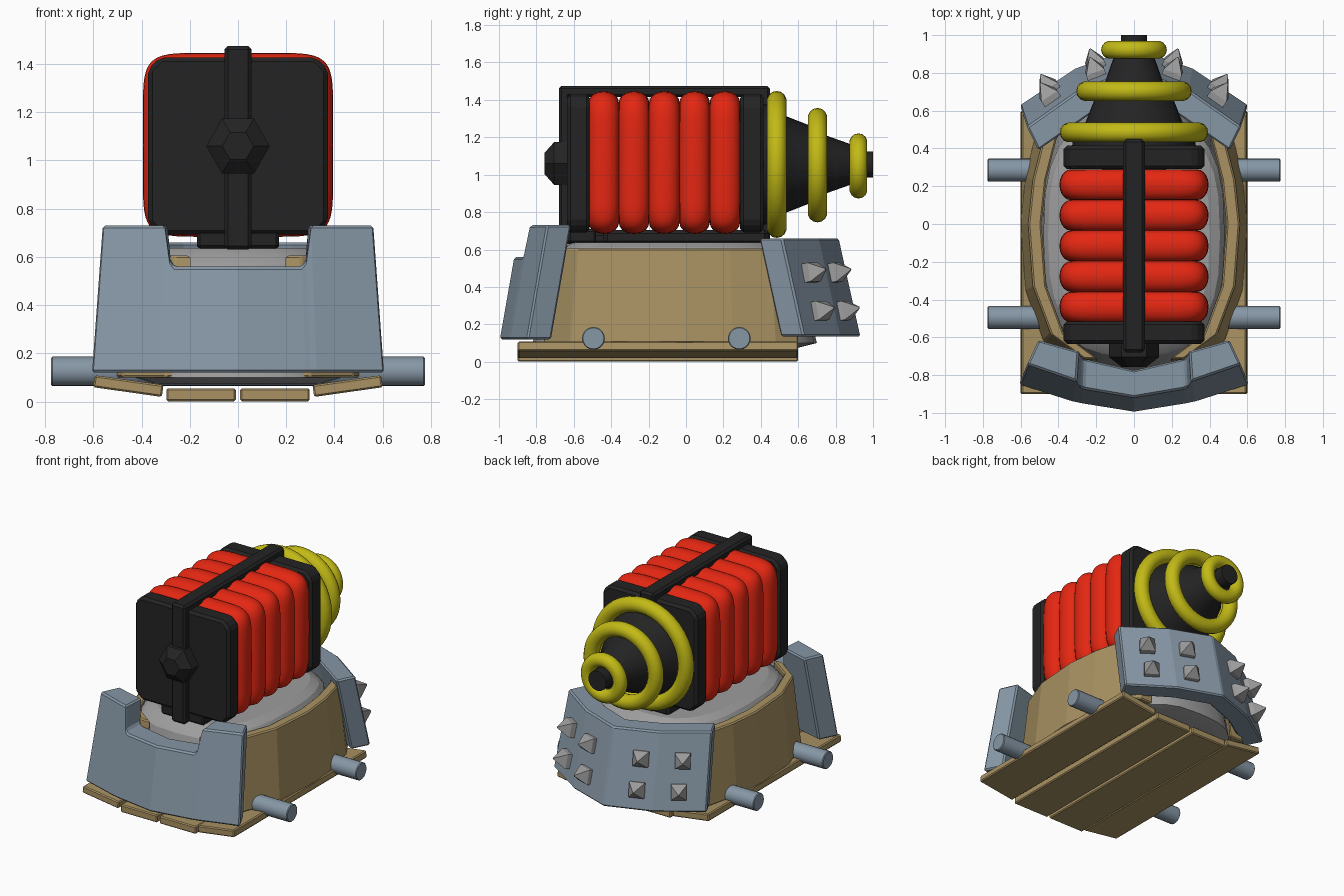
import bpy, bmesh
from math import sin, cos, pi, copysign
from mathutils import Vector, Matrix

if "Cube" in bpy.data.objects:
    bpy.data.objects.remove(bpy.data.objects["Cube"], do_unlink=True)


def material(name, r, g, b):
    m = bpy.data.materials.new(name)
    m.use_nodes = True
    m.diffuse_color = (r, g, b, 1)
    bsdf = next(n for n in m.node_tree.nodes if n.type == 'BSDF_PRINCIPLED')
    bsdf.inputs["Base Color"].default_value = (r, g, b, 1)
    return m


STEEL = material("blue steel", .24, .31, .38)
WOOD = material("wood", .40, .29, .125)
RED = material("red coil", .78, .02, .006)
BLACK = material("black iron", .017, .017, .017)
YELLOW = material("yellow ring", .54, .49, .008)
GREY = material("grey metal", .34, .34, .34)


def finish(name, bm, mat, bevel=0, smooth=None):
    bmesh.ops.recalc_face_normals(bm, faces=bm.faces)
    mesh = bpy.data.meshes.new(name)
    bm.to_mesh(mesh)
    bm.free()
    ob = bpy.data.objects.new(name, mesh)
    bpy.context.collection.objects.link(ob)
    mesh.materials.append(mat)
    if bevel:
        mod = ob.modifiers.new("bevel", 'BEVEL')
        mod.width = bevel
        mod.segments = 1
    if smooth:
        bpy.ops.object.select_all(action='DESELECT')
        ob.select_set(True)
        bpy.context.view_layer.objects.active = ob
        bpy.ops.object.shade_smooth_by_angle(angle=smooth)
    return ob


def loft(name, loops, mat, bevel=0, smooth=None):
    """Skin a list of equal closed loops and cap both ends."""
    bm = bmesh.new()
    rows = [[bm.verts.new(p) for p in loop] for loop in loops]
    n = len(rows[0])
    for a, b in zip(rows, rows[1:]):
        for i in range(n):
            j = (i + 1) % n
            bm.faces.new((a[i], a[j], b[j], b[i]))
    bm.faces.new(rows[0])
    bm.faces.new(rows[-1])
    return finish(name, bm, mat, bevel, smooth)


def box(name, centre, size, mat, bevel=0, tilt=0):
    bm = bmesh.new()
    m = Matrix.Translation(centre) @ Matrix.Rotation(tilt, 4, 'Y') @ Matrix.Diagonal((*size, 1))
    bmesh.ops.create_cube(bm, size=1, matrix=m)
    return finish(name, bm, mat, bevel)


def oval(rx, ry, n, count):
    """Superellipse outline as (u, v) pairs."""
    power = lambda c: copysign(abs(c) ** (2 / n), c)
    angles = [2 * pi * i / count for i in range(count)]
    return [(rx * power(cos(a)), ry * power(sin(a))) for a in angles]


def turned(name, profile, zc, mat, count, smooth=None):
    """Lathe (radius, y) points about a y axis."""
    loops = [[(r * cos(2 * pi * i / count), y, zc + r * sin(2 * pi * i / count))
              for i in range(count)] for r, y in profile]
    return loft(name, loops, mat, 0, smooth)


# Plank floor
for s, side in ((-1, "right"), (1, "left")):
    box(f"inner_plank_{side}", (s * .153, -.15, .028), (.288, 1.5, .054), WOOD, .007)
    box(f"outer_plank_{side}", (s * .455, -.15, .064), (.288, 1.5, .05), WOOD, .007, -s * .14)

# Axles
for y, end in ((-.495, "front"), (.285, "back")):
    bm = bmesh.new()
    m = Matrix.Translation((0, y, .125)) @ Matrix.Rotation(pi / 2, 4, 'Y')
    bmesh.ops.create_cone(bm, cap_ends=True, segments=20, radius1=.061, radius2=.061,
                          depth=1.55, matrix=m)
    finish(f"{end}_axle", bm, STEEL, .005, .6)

# Grey tub
tub = [(.40, .66, .075), (.49, .76, .1), (.48, .64, .57), (.455, .6, .61), (.40, .55, .637)]
loft("tub", [[(x, y - .06, z) for x, y in oval(rx, ry, 2.8, 28)] for rx, ry, z in tub],
     GREY, 0, .4)

# Curved wooden side walls, following the tub
wall = [(-.76, .30), (-.62, .48), (-.35, .575), (0, .60), (.25, .575), (.48, .52), (.60, .45)]
for s, side in ((-1, "right"), (1, "left")):
    loft(f"side_wall_{side}",
         [[(s * x, y, .1), (s * (x - .11), y, .1), (s * (x - .11), y * .94, .605),
           (s * (x - .04), y * .94, .605)] for y, x in wall], WOOD, .008)


def armour(name, stations, z0, slant):
    """Curved leaning plate; stations are (x, outer y, inner x, inner y, top z)."""
    half = []
    for x, yo, xi, yi, z1 in stations:
        d = slant * (z1 - z0)
        k = 1 - .12 * (z1 - z0)
        half.append([(x, yo, z0), (xi, yi, z0), (xi * k, yi - d, z1), (x * k, yo - d, z1)])
    mirrored = [[(-x, y, z) for x, y, z in loop] for loop in reversed(half[:-1])]
    loft(name, half + mirrored, STEEL, .01)


# Front armour with a notch in its middle
armour("front_armour", [(.61, -.85, .545, -.72, .73), (.327, -.94, .315, -.78, .73),
                        (.30, -.945, .295, -.785, .585), (.28, -.95, .275, -.79, .56),
                        (0, -.995, 0, -.85, .56)], .12, -.175)

# Back armour with spikes
BACK = [(.605, .63, .54, .505, .66), (.31, .825, .24, .70, .66), (0, .935, 0, .79, .66)]
armour("back_armour", BACK, .135, .22)
for s, side in ((-1, "right"), (1, "left")):
    for (x0, y0, *_), (x1, y1, *_), x, part in ((BACK[1], BACK[2], .2, "inner"),
                                                (BACK[0], BACK[1], .44, "outer")):
        for z, row in ((.27, "lower"), (.475, "upper")):
            y = y0 + (y1 - y0) * (x - x0) / (x1 - x0) - .22 * (z - .135)
            out = Vector((s * (y1 - y0), x0 - x1, 0)).normalized()
            out.z = .2
            m = (Matrix.Translation((s * x, y, z)) @ out.to_track_quat('Z', 'Y').to_matrix().to_4x4()
                 @ Matrix.Rotation(pi / 4, 4, 'Z'))
            rings = [(.072, -.02), (.072, .025), (.006, .1)]
            loft(f"spike_{side}_{part}_{row}",
                 [[m @ Vector((r * cos(i * pi / 2), r * sin(i * pi / 2), h)) for i in range(4)]
                  for r, h in rings], GREY)

# Red coil body
AXIS = 1.065
STEP = .162
for i in range(5):
    yc = -.44 + i * STEP
    loops = []
    for k in range(11):
        a = pi * k / 10
        r = .335 + .06 * sin(a)
        loops.append([(x, yc - STEP / 2 * cos(a), AXIS + z)
                      for x, z in oval(r, r - .013, 7, 56)])
    loft(f"red_coil_{i + 1}", loops, RED, 0, .9)


# Black end plates with cut corners
def end_plate(name, y0, y1):
    w, h, c = .373, .368, .05
    outline = [(w, h - c), (w - c, h), (c - w, h), (-w, h - c),
               (-w, c - h), (c - w, -h), (w - c, -h), (w, c - h)]
    loft(name, [[(x, y, AXIS - .005 + z) for x, z in outline] for y in (y0, y1)], BLACK, .018)


end_plate("front_end_plate", -.635, -.515)
end_plate("back_end_plate", .29, .415)

# Strap around the body
box("strap_top", (0, -.115, 1.445), (.114, 1.13, .06), BLACK, .015)
box("strap_front", (0, -.65, 1.05), (.114, .06, .84), BLACK, .015)
box("strap_back", (0, .42, 1.05), (.114, .06, .84), BLACK, .015)
box("strap_bottom", (0, -.115, .66), (.114, 1.13, .06), BLACK, .015)
box("mount_front", (0, -.555, .672), (.34, .15, .075), BLACK, .012)
box("mount_middle", (0, 0, .665), (.34, .88, .08), BLACK, .02)

# Front hexagonal bolt
turned("hex_bolt", [(.132, -.63), (.132, -.705), (.065, -.757)], 1.06, BLACK, 6)

# Back nozzle and its yellow rings
NOZZLE_Z = 1.055
turned("nozzle", [(.33, .40), (.32, .46), (.26, .53), (.205, .67), (.165, .72),
                  (.112, .87), (.07, .93), (.07, 1.0)], NOZZLE_Z, BLACK, 28, .4)
for i, (y, radius, tube) in enumerate([(.485, .393, .053), (.703, .306, .052), (.922, .174, .048)]):
    bpy.ops.mesh.primitive_torus_add(major_segments=40, minor_segments=14,
                                     major_radius=radius - tube, minor_radius=tube,
                                     location=(0, y, NOZZLE_Z - .004 * i), rotation=(pi / 2, 0, 0))
    ring = bpy.context.object
    ring.name = f"yellow_ring_{i + 1}"
    ring.data.materials.append(YELLOW)
    bpy.ops.object.shade_smooth()
